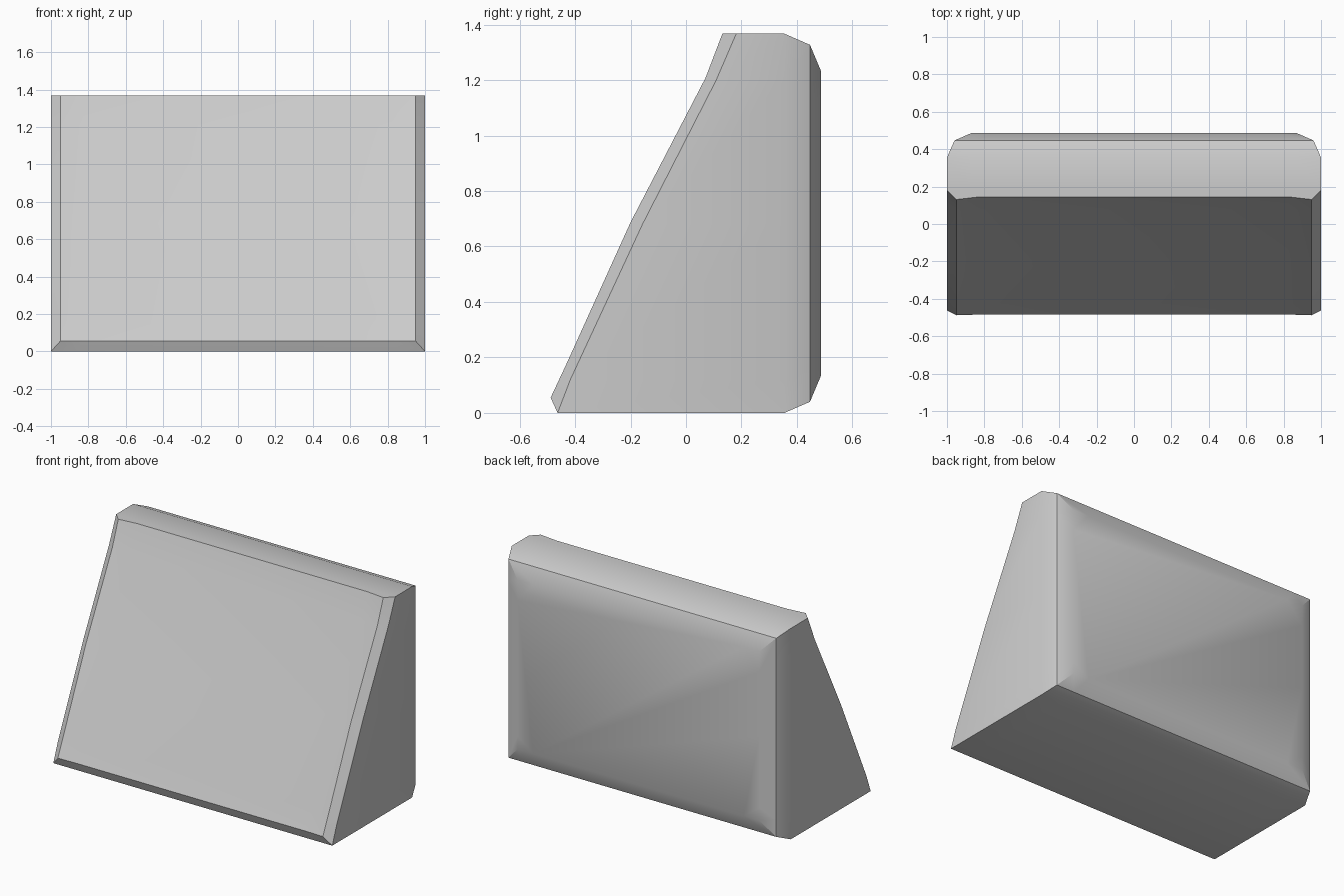
import bpy, bmesh

if "Cube" in bpy.data.objects:
    bpy.data.objects.remove(bpy.data.objects["Cube"])

bm = bmesh.new()


def ring(w, ys, zs, inset=0.87, dy=(0, 0)):
    """Rectangular loop of half-width w: up the right side, down the left."""
    right = [(w, y, z) for y, z in zip(ys, zs)]
    mid = w * inset
    top = (mid, ys[-1] + dy[1], zs[-1])
    bot = (mid, ys[0] + dy[0], zs[0])
    half = [bot] + right + [top]
    pts = half + [(-x, y, z) for x, y, z in reversed(half)]
    return [bm.verts.new(p) for p in pts]


def bridge(a, b):
    n = len(a)
    for i in range(n):
        j = (i + 1) % n
        bm.faces.new((a[i], a[j], b[j], b[i]))


# loops from the sloped front panel to the rounded back
top_z = 1.367
side_z = [0, 0.12, 0.68, 1.2, top_z]
panel_y = [-0.488, -0.434, -0.2, 0.07, 0.131]
panel_z = [0.055, 0.17, 0.687, 1.207, top_z]
rings = [
    ring(0.95, panel_y, panel_z, dy=(0.004, 0.014)),
    ring(1.0, [-0.463, -0.417, -0.157, 0.109, 0.181], side_z),
    ring(1.0, [0.355] * 5, side_z),
    ring(0.96, [0.447] * 5, [0.04, 0.15, 0.68, 1.18, 1.327]),
    ring(0.867, [0.487] * 5, [0.135, 0.22, 0.68, 1.1, 1.232]),
]
for a, b in zip(rings, rings[1:]):
    bridge(a, b)

# flat back
bm.faces.new(rings[-1])

# slightly dished front panel, in columns
r = rings[0]
xm = r[0].co.x
inner = [[bm.verts.new((s * xm, panel_y[i] + 0.01, panel_z[i])) for i in (1, 2, 3)]
         for s in (1, -1)]
columns = [r[1:6], [r[0]] + inner[0] + [r[6]],
           [r[13]] + inner[1] + [r[7]], r[8:13][::-1]]
for a, b in zip(columns, columns[1:]):
    for i in range(4):
        bm.faces.new((a[i], a[i + 1], b[i + 1], b[i]))

bmesh.ops.recalc_face_normals(bm, faces=bm.faces)
mesh = bpy.data.meshes.new("wedge_block")
bm.to_mesh(mesh)
bm.free()
block = bpy.data.objects.new("wedge_block", mesh)
bpy.context.collection.objects.link(block)

# soft back shoulders, crisp front edges
bpy.context.view_layer.objects.active = block
block.select_set(True)
bpy.ops.object.shade_smooth_by_angle(angle=0.54)
